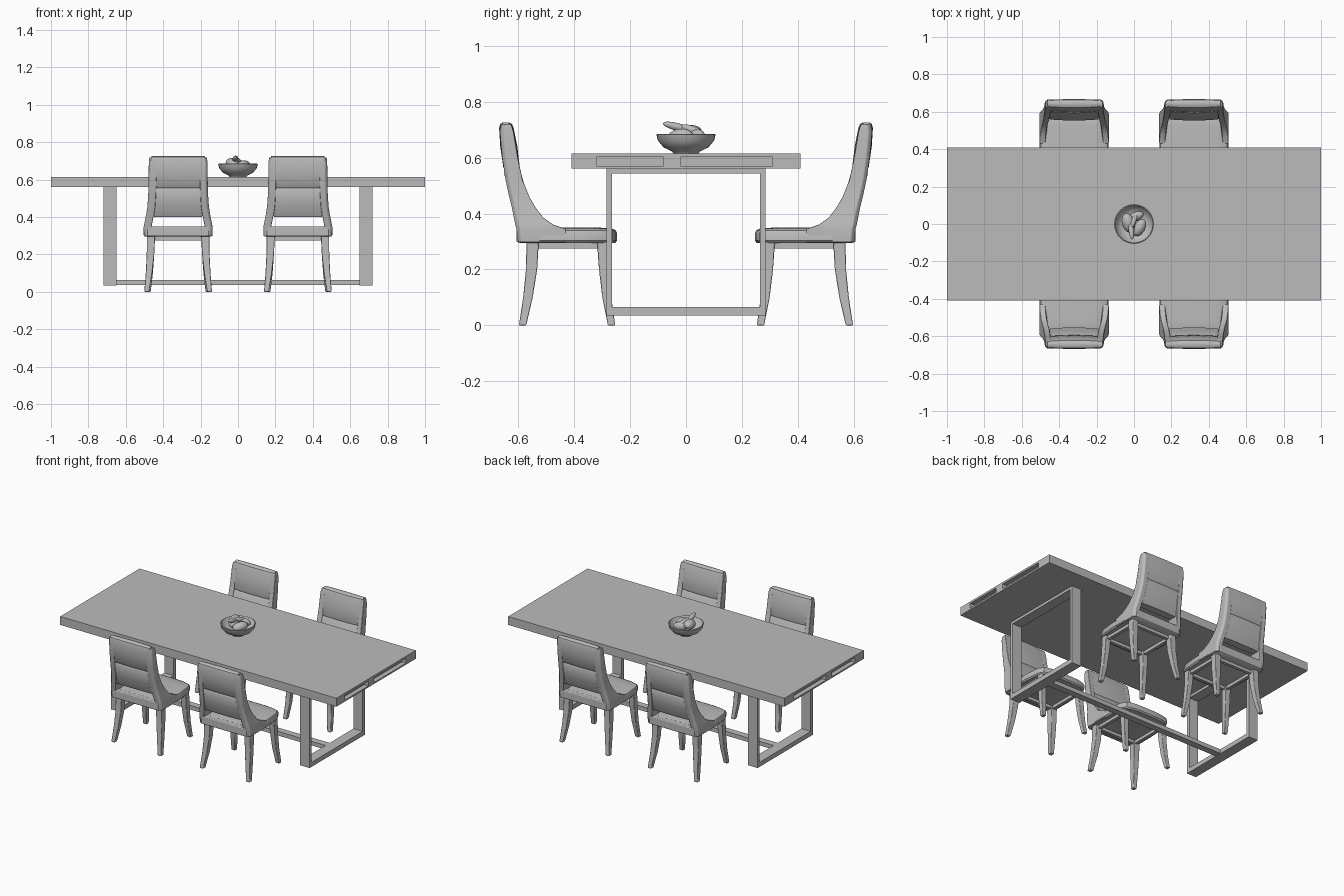
import bpy, bmesh, math
from mathutils import Vector, Matrix

cube = bpy.data.objects.get("Cube")
if cube:
    bpy.data.objects.remove(cube, do_unlink=True)

grey = bpy.data.materials.new("plain_grey")
grey.use_nodes = True
grey.diffuse_color = (0.5, 0.5, 0.5, 1)
grey.node_tree.nodes["Principled BSDF"].inputs["Base Color"].default_value = (0.5, 0.5, 0.5, 1)


def finish(name, bm, bevel=0, mirror=False, smooth=False, segments=2):
    """Turn a bmesh into a named object with its modifiers."""
    bmesh.ops.recalc_face_normals(bm, faces=bm.faces)
    mesh = bpy.data.meshes.new(name)
    bm.to_mesh(mesh)
    bm.free()
    mesh.materials.append(grey)
    obj = bpy.data.objects.new(name, mesh)
    bpy.context.collection.objects.link(obj)
    if smooth:
        bpy.ops.object.select_all(action="DESELECT")
        obj.select_set(True)
        bpy.context.view_layer.objects.active = obj
        bpy.ops.object.shade_smooth_by_angle(angle=math.radians(40))
    if bevel:
        mod = obj.modifiers.new("Bevel", "BEVEL")
        mod.width, mod.segments = bevel, segments
        mod.limit_method, mod.angle_limit = "ANGLE", math.radians(40)
        mod.harden_normals = smooth
    if mirror:
        obj.modifiers.new("Mirror", "MIRROR")
    return obj


def add_box(bm, x, y, z):
    """Box from (min, max) pairs."""
    lo, hi = Vector((x[0], y[0], z[0])), Vector((x[1], y[1], z[1]))
    mat = Matrix.Translation((lo + hi) / 2) @ Matrix.Diagonal((*(hi - lo), 1))
    return bmesh.ops.create_cube(bm, size=1, matrix=mat)


def loft(rings, bm=None):
    """Skin closed rings of equal length and cap both ends."""
    bm = bm or bmesh.new()
    rows = [[bm.verts.new(p) for p in ring] for ring in rings]
    n = len(rows[0])
    for a, b in zip(rows, rows[1:]):
        for i in range(n):
            j = (i + 1) % n
            bm.faces.new((a[i], a[j], b[j], b[i]))
    bm.faces.new(rows[0][::-1])
    bm.faces.new(rows[-1])
    return bm


# Table top with two shallow slots in each end
bm = bmesh.new()
add_box(bm, (-1, 1), (-0.41, 0.41), (0.56, 0.615))
slots = [(-0.32, -0.08), (-0.02, 0.31)]
cuts = [((0, y, 0), (0, 1, 0)) for s in slots for y in s]
cuts += [((0, 0, z), (0, 0, 1)) for z in (0.57, 0.602)]
for co, no in cuts:
    bmesh.ops.bisect_plane(bm, geom=bm.verts[:] + bm.edges[:] + bm.faces[:],
                           plane_co=co, plane_no=no)
bm.normal_update()
slot_faces = []
for f in bm.faces:
    c = f.calc_center_median()
    if abs(f.normal.x) > 0.9 and 0.57 < c.z < 0.602 and any(a < c.y < b for a, b in slots):
        slot_faces.append(f)
for f in bmesh.ops.extrude_discrete_faces(bm, faces=slot_faces)["faces"]:
    side = math.copysign(0.03, f.calc_center_median().x)
    bmesh.ops.translate(bm, verts=f.verts, vec=(-side, 0, 0))
finish("table_top", bm)

# Rectangular leg frames and the stretcher between them
for name, s in (("left_leg_frame", 1), ("right_leg_frame", -1)):
    bm = bmesh.new()
    span = sorted((s * 0.65, s * 0.718))
    for y in ((-0.285, -0.264), (0.264, 0.285)):
        add_box(bm, span, y, (0.035, 0.56))
    for z in ((0.035, 0.065), (0.543, 0.56)):
        add_box(bm, span, (-0.264, 0.264), z)
    finish(name, bm)
bm = bmesh.new()
add_box(bm, (-0.65, 0.65), (-0.022, 0.022), (0.037, 0.064))
finish("stretcher", bm)

# Chair parts, with the backrest towards +y
chair = []

# Seat cushion from a rounded plan outline
half = [(0.155, 0.602), (0.178, 0.58), (0.184, 0.52), (0.184, 0.40),
        (0.175, 0.30), (0.155, 0.262), (0.11, 0.25), (0.05, 0.246)]
plan = half + [(-x, y) for x, y in reversed(half)]
rings = [[(x * k, 0.42 + (y - 0.42) * k, z) for x, y in plan]
         for z, k in ((0.295, 0.96), (0.303, 1), (0.328, 1), (0.34, 0.97), (0.346, 0.9), (0.35, 0.6))]
chair.append(finish("seat_cushion", loft(rings), smooth=True))

# Sweeping side wings: height, front edge, rear edge, outer side
wing = [(0.297, 0.43, 0.60, 0.183), (0.345, 0.43, 0.606, 0.185), (0.36, 0.475, 0.61, 0.182),
        (0.385, 0.51, 0.615, 0.177), (0.42, 0.537, 0.622, 0.170), (0.46, 0.56, 0.632, 0.164),
        (0.52, 0.584, 0.645, 0.160), (0.60, 0.601, 0.657, 0.158), (0.69, 0.616, 0.665, 0.157),
        (0.718, 0.624, 0.662, 0.154)]
rings = [[(xo - 0.03, yf, z), (xo, yf, z), (xo, yb - 0.012, z), (xo - 0.012, yb, z),
          (xo - 0.042, yb, z), (xo - 0.042, (yf + yb) / 2, z)] for z, yf, yb, xo in wing]
chair.append(finish("side_wing", loft(rings), bevel=0.004, mirror=True, smooth=True))

# Padded backrest with a crease across the middle
pad = [(0.40, 0.560, 0.612, 0.128), (0.41, 0.553, 0.618, 0.13), (0.47, 0.568, 0.634, 0.132),
       (0.545, 0.590, 0.650, 0.138), (0.555, 0.597, 0.645, 0.138), (0.565, 0.594, 0.653, 0.138),
       (0.64, 0.603, 0.664, 0.142), (0.705, 0.616, 0.668, 0.144), (0.72, 0.622, 0.664, 0.144),
       (0.726, 0.634, 0.655, 0.143)]
steps = [-1, -0.6, 0, 0.6, 1]
rings = []
for z, yf, yb, w in pad:
    front = [(w * t, yf + 0.006 * t * t, z) for t in steps]
    rear = [(w * t, yb - 0.004 * t * t, z) for t in reversed(steps)]
    rings.append(front + rear)
chair.append(finish("backrest_pad", loft(rings), smooth=True))

# Rear rail under the opening
bm = bmesh.new()
add_box(bm, (-0.165, 0.165), (0.57, 0.606), (0.297, 0.35))
chair.append(finish("rear_rail", bm, bevel=0.006, smooth=True))

# Frame below the seat
bm = bmesh.new()
for y in ((0.285, 0.305), (0.53, 0.55)):
    add_box(bm, (-0.14, 0.14), y, (0.275, 0.298))
for s in (-1, 1):
    add_box(bm, sorted((s * 0.13, s * 0.15)), (0.305, 0.53), (0.275, 0.298))
chair.append(finish("seat_frame", bm))

# Curved, tapered legs: height, x, y, half width
legs = {"rear_leg": [(0.30, 0.145, 0.548, 0.022), (0.20, 0.148, 0.552, 0.020),
                     (0.10, 0.156, 0.565, 0.017), (0, 0.168, 0.584, 0.013)],
        "front_leg": [(0.30, 0.143, 0.298, 0.020), (0.20, 0.146, 0.293, 0.018),
                      (0.10, 0.151, 0.283, 0.016), (0, 0.160, 0.266, 0.013)]}
corners = [(-1, -1), (1, -1), (1, 1), (-1, 1)]
for name, path in legs.items():
    rings = [[(x + i * h, y + j * h, z) for i, j in corners] for z, x, y, h in path]
    chair.append(finish(name, loft(rings), mirror=True, bevel=0.003, smooth=True, segments=1))

# Four chairs, two along each long side
for part in chair:
    base = part.name
    for row, turn in (("back", 0), ("front", math.pi)):
        for side, x in (("left", 0.32), ("right", -0.32)):
            obj = part if (row, side) == ("back", "left") else part.copy()
            if obj is not part:
                bpy.context.collection.objects.link(obj)
            obj.name = f"{row}_{side}_chair_{base}"
            obj.location.x = x
            obj.rotation_euler.z = turn

# Bowl: turned profile with a hollow inside
profile = [(0.045, 0.615), (0.05, 0.622), (0.08, 0.636), (0.10, 0.66), (0.106, 0.682),
           (0.101, 0.685), (0.092, 0.665), (0.07, 0.645), (0.03, 0.635)]
rings = [[(r * math.cos(a), r * math.sin(a), z) for a in [math.tau * i / 32 for i in range(32)]]
         for r, z in profile]
finish("bowl", loft(rings), smooth=True)

# Fruit: place, half sizes, turn and tilt
fruit = [((-0.03, 0.005, 0.685), (0.034, 0.055, 0.030), 0.3, 0.2),
         ((0.03, -0.02, 0.675), (0.030, 0.050, 0.028), -0.5, 0.1),
         ((0.01, 0.04, 0.675), (0.045, 0.025, 0.027), 0.4, 0),
         ((-0.015, -0.03, 0.709), (0.015, 0.055, 0.014), 0.1, -0.25),
         ((0.0, 0.02, 0.70), (0.014, 0.045, 0.014), -0.35, -0.3)]
for n, (place, size, turn, tilt) in enumerate(fruit, 1):
    bm = bmesh.new()
    mat = (Matrix.Translation(place) @ Matrix.Rotation(turn, 4, "Z")
           @ Matrix.Rotation(tilt, 4, "X") @ Matrix.Diagonal((*size, 1)))
    bmesh.ops.create_uvsphere(bm, u_segments=16, v_segments=10, radius=1, matrix=mat)
    finish(f"fruit_{n}", bm, smooth=True)
